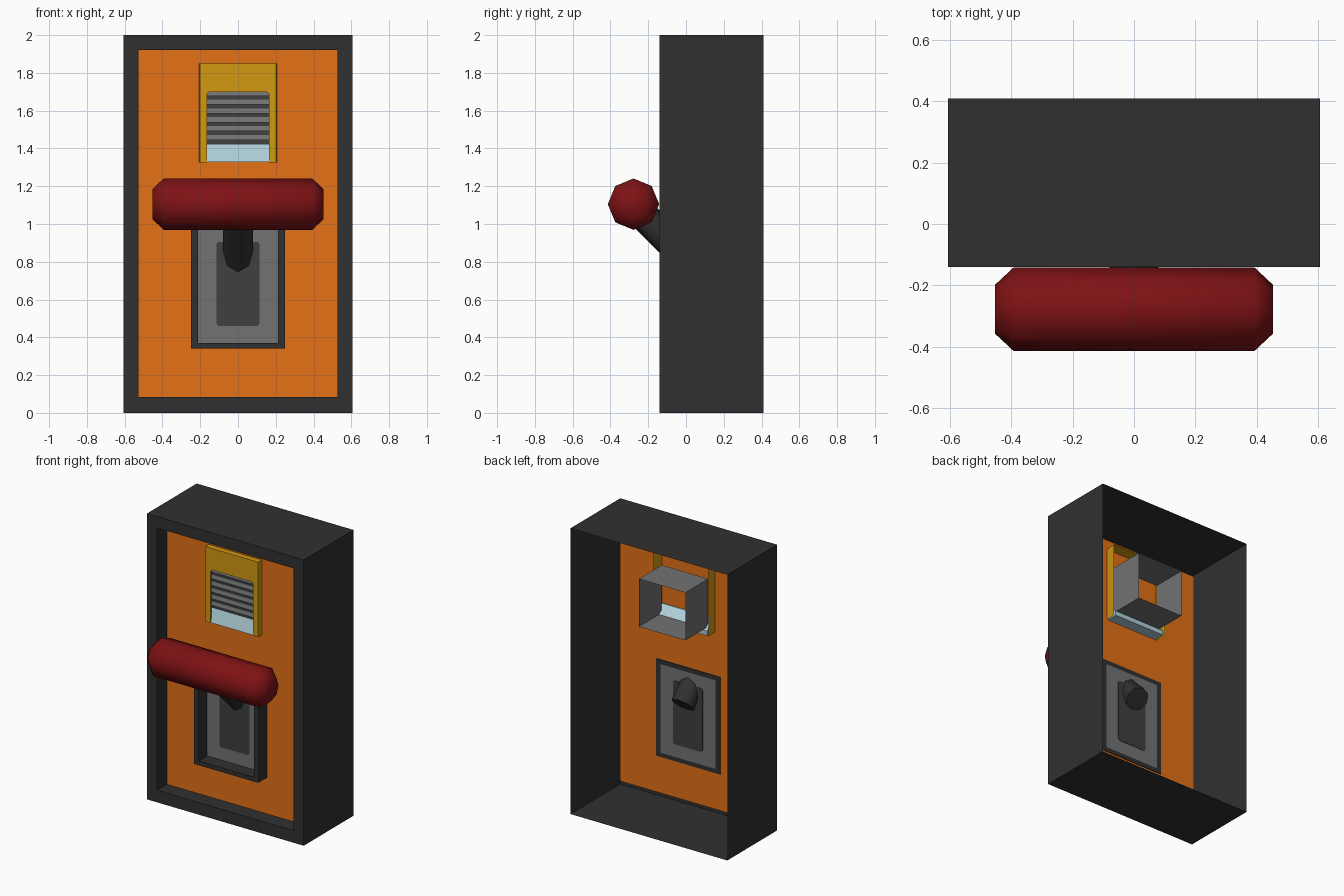
import bpy, bmesh, math
from mathutils import Matrix, Vector

if "Cube" in bpy.data.objects:
    bpy.data.objects.remove(bpy.data.objects["Cube"])


def mat(name, r, g, b):
    m = bpy.data.materials.new(name)
    m.diffuse_color = (r, g, b, 1)
    m.use_nodes = True
    m.node_tree.nodes["Principled BSDF"].inputs["Base Color"].default_value = m.diffuse_color
    return m


CHARCOAL = mat("charcoal", 0.030, 0.030, 0.030)
ORANGE = mat("orange", 0.78, 0.165, 0.008)
YELLOW = mat("yellow", 0.65, 0.32, 0.006)
GREY = mat("grey", 0.17, 0.17, 0.17)
DARK = mat("dark_grey", 0.05, 0.05, 0.05)
BLUE = mat("pale_blue", 0.42, 0.62, 0.68)
RED = mat("deep_red", 0.21, 0.006, 0.007)


def finish(bm, name, material, smooth=None):
    bmesh.ops.recalc_face_normals(bm, faces=bm.faces)
    me = bpy.data.meshes.new(name)
    bm.to_mesh(me)
    bm.free()
    me.materials.append(material)
    ob = bpy.data.objects.new(name, me)
    bpy.context.collection.objects.link(ob)
    if smooth:
        bpy.ops.object.select_all(action='DESELECT')
        ob.select_set(True)
        bpy.context.view_layer.objects.active = ob
        bpy.ops.object.shade_smooth_by_angle(angle=math.radians(smooth))
    return ob


def box(name, material, x0, x1, y0, y1, z0, z1):
    bm = bmesh.new()
    bmesh.ops.create_cube(bm, size=1)
    for v in bm.verts:
        v.co = Vector(((x0 + x1) / 2 + v.co.x * (x1 - x0),
                       (y0 + y1) / 2 + v.co.y * (y1 - y0),
                       (z0 + z1) / 2 + v.co.z * (z1 - z0)))
    return finish(bm, name, material)


def rect(y, half, z0, z1):
    return [(-half, y, z0), (half, y, z0), (half, y, z1), (-half, y, z1)]


def loft(name, material, loops, closed=True, wrap=False, caps=False, smooth=None):
    """Skin a row of point loops with quads."""
    bm = bmesh.new()
    rows = [[bm.verts.new(p) for p in loop] for loop in loops]
    n = len(rows[0])
    pairs = list(zip(rows, rows[1:])) + ([(rows[-1], rows[0])] if wrap else [])
    for a, b in pairs:
        for i in range(n if closed else n - 1):
            j = (i + 1) % n
            bm.faces.new((a[i], a[j], b[j], b[i]))
    if caps:
        bm.faces.new(rows[0])
        bm.faces.new(rows[-1])
    return finish(bm, name, material, smooth)


def prism(name, material, points, axis, depth):
    """Extrude a flat outline along a vector."""
    bm = bmesh.new()
    f = bm.faces.new([bm.verts.new(p) for p in points])
    ext = bmesh.ops.extrude_face_region(bm, geom=[f])
    vs = [g for g in ext["geom"] if isinstance(g, bmesh.types.BMVert)]
    bmesh.ops.translate(bm, verts=vs, vec=Vector(axis) * depth)
    return finish(bm, name, material)


# Open-backed casing with a recessed front rim
loft("casing", CHARCOAL, [rect(0.41, 0.607, 0, 2), rect(-0.14, 0.607, 0, 2),
                          rect(-0.14, 0.528, 0.085, 1.92), rect(-0.03, 0.528, 0.085, 1.92)])

# Orange face panel at the bottom of the recess
box("face_panel", ORANGE, -0.528, 0.528, -0.031, -0.027, 0.085, 1.92)

# Lever surround, its grey tray and the slot
loft("lever_surround", CHARCOAL,
     [rect(-0.022, 0.248, 0.34, 1.02), rect(-0.13, 0.248, 0.34, 1.02),
      rect(-0.13, 0.213, 0.37, 0.99), rect(-0.022, 0.213, 0.37, 0.99)], wrap=True)
box("lever_tray", GREY, -0.213, 0.213, -0.036, -0.022, 0.37, 0.99)
c = 0.012
slot = [(-0.115 + c, 0.46), (0.115 - c, 0.46), (0.115, 0.46 + c), (0.115, 0.905 - c),
        (0.115 - c, 0.905), (-0.115 + c, 0.905), (-0.115, 0.905 - c), (-0.115, 0.46 + c)]
for tag, y in (("front", -0.039), ("back", -0.022)):
    prism("lever_slot_" + tag, DARK, [(x, y, z) for x, z in slot], (0, 1, 0), 0.003)

# Eight-sided stem, passing through the tray at 45 degrees
start, end = Vector((0, -0.285, 1.105)), Vector((0, 0.035, 0.785))
bm = bmesh.new()
bmesh.ops.create_cone(bm, cap_ends=True, segments=8, radius1=0.08, radius2=0.08,
                      depth=(end - start).length)
turn = (end - start).to_track_quat('Z', 'X').to_matrix().to_4x4()
bmesh.ops.transform(bm, verts=bm.verts, matrix=Matrix.Translation((start + end) / 2) @ turn)
finish(bm, "lever_stem", CHARCOAL, 50)


# Red octagonal grip with chamfered ends
def ring(x, r):
    return [(x, -0.278 + r * math.cos(i * math.pi / 4), 1.105 + r * math.sin(i * math.pi / 4))
            for i in range(8)]


loft("lever_grip", RED, [ring(-0.453, 0.08), ring(-0.393, 0.136),
                         ring(0.393, 0.136), ring(0.453, 0.08)], caps=True, smooth=50)


# Yellow dispenser housing: tapered hood, open at the bottom and back
def hood(y, half):
    return [(-half, y, 1.325), (-half, y, 1.85), (half, y, 1.85), (half, y, 1.325)]


loft("dispenser_hood", YELLOW, [hood(-0.07, 0.202), hood(0.055, 0.214)], closed=False)
outline = [(-0.202, 1.325), (-0.202, 1.85), (0.202, 1.85), (0.202, 1.325), (0.165, 1.325),
           (0.165, 1.682), (0.16, 1.695), (0.147, 1.70), (-0.147, 1.70), (-0.16, 1.695),
           (-0.165, 1.682), (-0.165, 1.325)]
prism("dispenser_front", YELLOW, [(x, -0.07, z) for x, z in outline], (0, 1, 0), 0.01)

# Louvred grille: dark backing with grey slats
box("grille_back", DARK, -0.17, 0.17, -0.042, -0.034, 1.42, 1.71)
pitch = 0.28 / 6
for i in range(6):
    z = 1.445 + i * pitch
    prism("grille_slat_%d" % (i + 1), GREY,
          [(-0.17, -0.058, z), (-0.17, -0.05, z + 0.027), (-0.17, -0.04, z + 0.027),
           (-0.17, -0.04, z)], (1, 0, 0), 0.34)

# Pale blue tray block below the grille, sloped at the front
prism("dispenser_tray", BLUE,
      [(-0.2, -0.067, 1.327), (-0.2, 0.053, 1.327), (-0.2, 0.053, 1.36),
       (-0.2, -0.02, 1.42), (-0.2, -0.037, 1.42)], (1, 0, 0), 0.4)

# Grey open duct behind the panel
loft("rear_duct", GREY, [rect(0.012, 0.18, 1.37, 1.705), rect(0.265, 0.18, 1.37, 1.705)])
